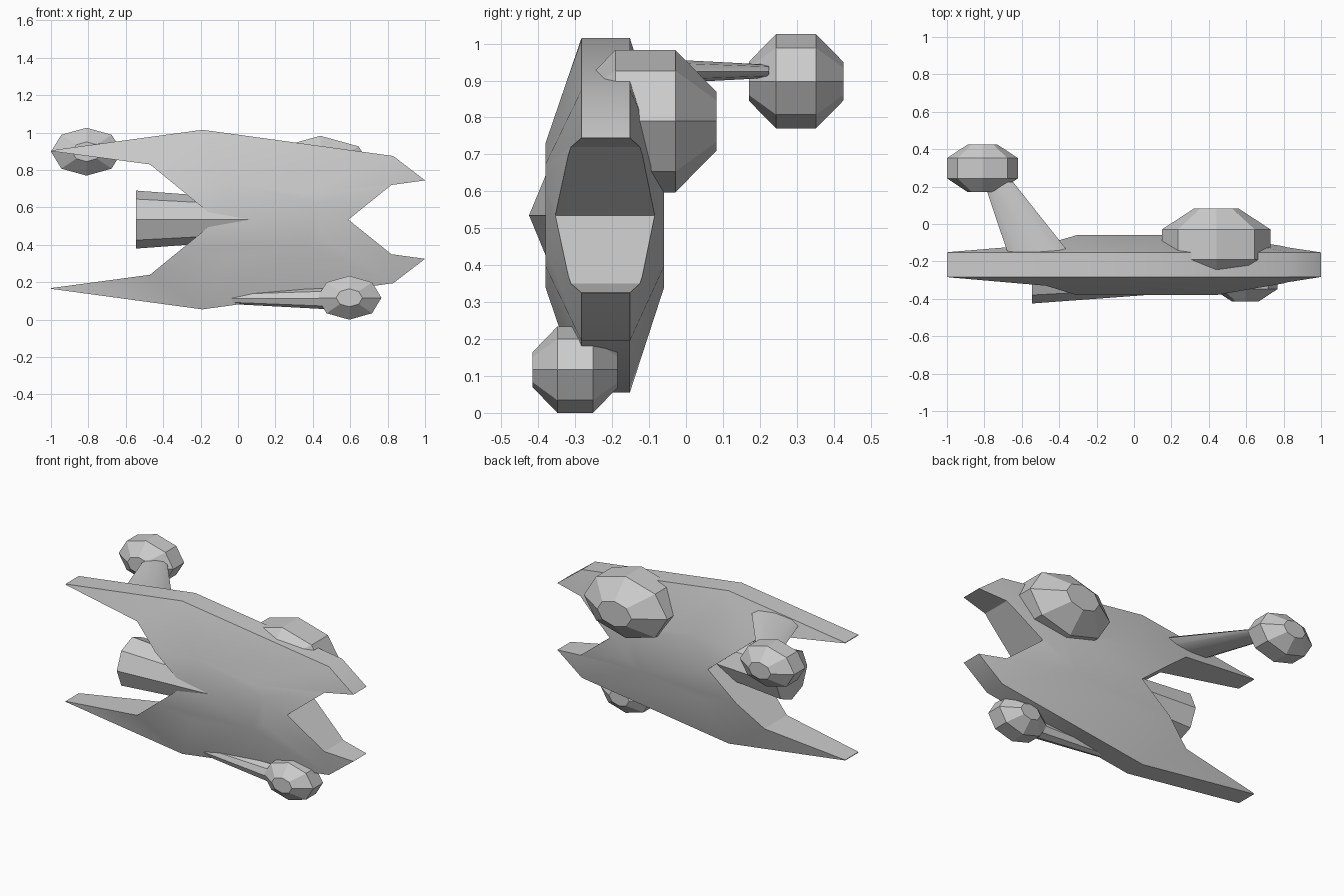
import bpy, bmesh, math
from mathutils import Vector

cube = bpy.data.objects.get("Cube")
if cube:
    bpy.data.objects.remove(cube)

grey = bpy.data.materials.new("plain grey")
grey.use_nodes = True
grey.diffuse_color = (0.6, 0.6, 0.6, 1)
grey.node_tree.nodes["Principled BSDF"].inputs["Base Color"].default_value = (0.6, 0.6, 0.6, 1)

MID = 0.535  # height of the hull's mirror line


def finish(name, bm):
    bmesh.ops.recalc_face_normals(bm, faces=bm.faces)
    mesh = bpy.data.meshes.new(name)
    bm.to_mesh(mesh)
    bm.free()
    ob = bpy.data.objects.new(name, mesh)
    bpy.context.collection.objects.link(ob)
    mesh.materials.append(grey)
    return ob


def smooth(ob, angle):
    bpy.ops.object.select_all(action='DESELECT')
    ob.select_set(True)
    bpy.context.view_layer.objects.active = ob
    bpy.ops.object.shade_smooth_by_angle(angle=math.radians(angle))


def loft(name, rings):
    """Skin a list of equal rings and close both ends."""
    bm = bmesh.new()
    rows = [[bm.verts.new(p) for p in ring] for ring in rings]
    n = len(rows[0])
    for a, b in zip(rows, rows[1:]):
        for i in range(n):
            j = (i + 1) % n
            bm.faces.new((a[i], a[j], b[j], b[i]))
    bm.faces.new(rows[0])
    bm.faces.new(rows[-1])
    return finish(name, bm)


def octagon(centre, u, v):
    c, u, v = Vector(centre), Vector(u), Vector(v)
    return [c + u * math.cos(k * math.pi / 4) + v * math.sin(k * math.pi / 4) for k in range(8)]


def mirrored(half):
    """Complete an (x, height above MID) outline below the mirror line."""
    return half + [(x, -z) for x, z in reversed(half) if z > 0]


# hull: bevelled slab, with the same outline shrunk for its front and back
outline = mirrored([(-1, 0.37), (-0.19, 0.48), (0.83, 0.34), (1, 0.21)])


def hull_ring(scale, y):
    return [(0.05 + (x - 0.05) * scale, y, MID + z * scale) for x, z in outline]


hull = loft("hull", [hull_ring(s, y) for s, y in
                     ((0.41, -0.38), (1, -0.283), (1, -0.152), (0.41, -0.06))])

# notches that split the hull into four prongs
notches = {
    "left_notch_cutter": [(1.2, 0.237), (0.82, 0.185), (0.59, 0)],
    "right_notch_cutter": [(-1.2, 0.393), (-0.47, 0.295), (-0.11, 0)],
}
for name, half in notches.items():
    shape = mirrored(half)
    cutter = loft(name, [[(x, y, MID + z) for x, z in shape] for y in (-1, 1)])
    mod = hull.modifiers.new(name, 'BOOLEAN')
    mod.operation = 'DIFFERENCE'
    mod.solver = 'EXACT'
    mod.object = cutter
    bpy.context.view_layer.objects.active = hull
    bpy.ops.object.modifier_apply(modifier=name)
    bpy.data.objects.remove(cutter)
smooth(hull, 30)

# pods: faceted octagonal barrels along y
pods = {
    "upper_left_pod": ((0.44, -0.11, 0.79), 0.29, 0.193, 0.193),
    "rear_right_pod": ((-0.81, 0.298, 0.898), 0.19, 0.128, 0.128),
    "lower_left_pod": ((0.595, -0.3, 0.117), 0.172, 0.115, 0.117),
}
for name, (centre, rx, ry, rz) in pods.items():
    rings = []
    for size, along in ((0.41, -1), (1, -0.42), (1, 0.42), (0.41, 1)):
        c = Vector(centre) + Vector((0, ry * along, 0))
        rings.append(octagon(c, (rx * size, 0, 0), (0, 0, rz * size)))
    smooth(loft(name, rings), 15)

# struts joining the pods to the hull
rear_strut = loft("rear_strut", [
    octagon((-0.485, -0.2, 0.925), (0.175, 0, 0), (0, 0, 0.04)),
    octagon((-0.725, 0.225, 0.925), (0.078, 0, 0), (0, 0, 0.018))])
smooth(rear_strut, 30)
lower_strut = loft("lower_strut", [
    octagon((-0.25, -0.25, 0.115), (0, 0.02, 0), (0, 0, 0.02)),
    octagon((0.55, -0.31, 0.112), (0, 0.06, 0), (0, 0, 0.06))])
smooth(lower_strut, 30)

# engine: tapered octagonal barrel in the rear notch
engine = loft("engine", [
    octagon((-0.545, -0.27, MID), (0, 0.155, 0), (0, 0, 0.155)),
    octagon((0.2, -0.27, MID), (0, 0.1, 0), (0, 0, 0.1))])
smooth(engine, 30)
